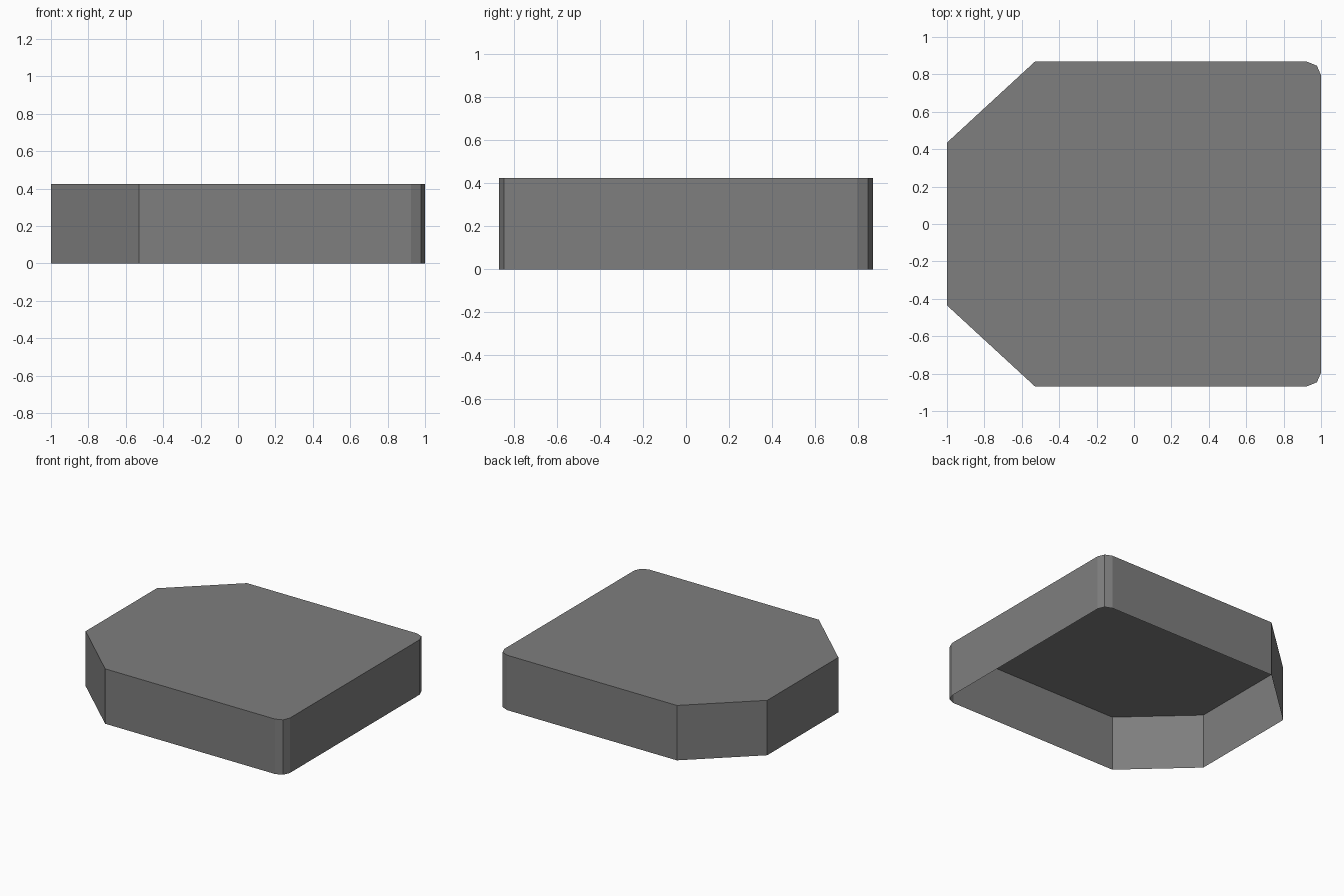
import bpy
import bmesh

cube = bpy.data.objects.get("Cube")
if cube:
    bpy.data.objects.remove(cube, do_unlink=True)

HEIGHT = 0.425

# Plain grey material
grey = bpy.data.materials.new("plain grey")
grey.use_nodes = True
color = (0.21, 0.21, 0.21, 1)
grey.diffuse_color = color
grey.node_tree.nodes["Principled BSDF"].inputs["Base Color"].default_value = color

# Half outline of the tray, mirrored across y: chamfered end, rounded end
half = [(-1, -0.435), (-0.53, -0.868), (0.925, -0.868), (0.978, -0.846), (1, -0.795)]
outline = half + [(x, -y) for x, y in reversed(half)]

# Top panel with walls extruded down, open underneath
bm = bmesh.new()
top = bm.faces.new([bm.verts.new((x, y, HEIGHT)) for x, y in outline])
rim = bmesh.ops.extrude_edge_only(bm, edges=list(top.edges))
for v in rim["geom"]:
    if isinstance(v, bmesh.types.BMVert):
        v.co.z = 0
bmesh.ops.recalc_face_normals(bm, faces=bm.faces)
if top.normal.z < 0:
    bmesh.ops.reverse_faces(bm, faces=bm.faces)

mesh = bpy.data.meshes.new("open_cover")
bm.to_mesh(mesh)
bm.free()
mesh.materials.append(grey)
cover = bpy.data.objects.new("open_cover", mesh)
bpy.context.collection.objects.link(cover)
